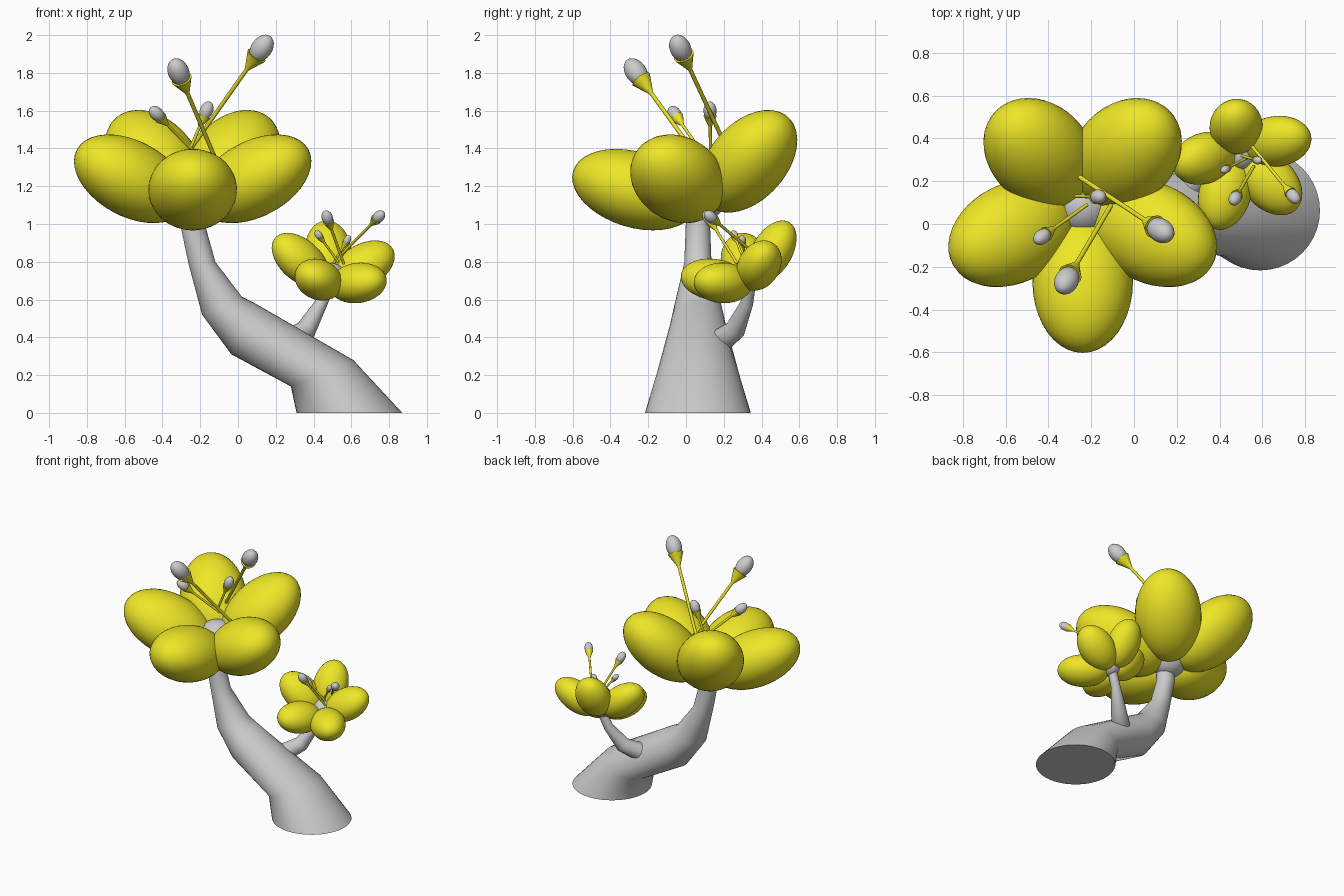
import bpy, bmesh, math
from mathutils import Vector, Matrix

if "Cube" in bpy.data.objects:
    bpy.data.objects.remove(bpy.data.objects["Cube"])

yellow = bpy.data.materials.new("petal_yellow")
yellow.diffuse_color = (0.86, 0.80, 0.02, 1)
yellow.use_nodes = True
yellow.node_tree.nodes["Principled BSDF"].inputs["Base Color"].default_value = yellow.diffuse_color


def finish(name, bm, mat=None):
    bmesh.ops.recalc_face_normals(bm, faces=bm.faces)
    me = bpy.data.meshes.new(name)
    bm.to_mesh(me)
    bm.free()
    ob = bpy.data.objects.new(name, me)
    bpy.context.collection.objects.link(ob)
    if mat:
        me.materials.append(mat)
    bpy.context.view_layer.objects.active = ob
    bpy.ops.object.select_all(action='DESELECT')
    ob.select_set(True)
    bpy.ops.object.shade_smooth_by_angle(angle=math.radians(50))
    return ob


def loft(name, rings, n=32, mat=None):
    """Skin a list of (centre, u, v) elliptical rings and cap both ends."""
    bm = bmesh.new()
    loops = []
    for c, u, v in rings:
        loops.append([bm.verts.new(c + u * math.cos(2 * math.pi * i / n) + v * math.sin(2 * math.pi * i / n))
                      for i in range(n)])
    for a, b in zip(loops, loops[1:]):
        for i in range(n):
            bm.faces.new((a[i], a[(i + 1) % n], b[(i + 1) % n], b[i]))
    bm.faces.new(loops[0])
    bm.faces.new(loops[-1])
    return finish(name, bm, mat)


def tube(name, pts, radii, n=20, mat=None):
    """Round tube of varying radius along a path."""
    pts = [Vector(p) for p in pts]
    rings = []
    for i, p in enumerate(pts):
        t = pts[min(i + 1, len(pts) - 1)] - pts[max(i - 1, 0)]
        q = t.to_track_quat('Z', 'Y')
        rings.append((p, q @ Vector((radii[i], 0, 0)), q @ Vector((0, radii[i], 0))))
    return loft(name, rings, n, mat)


def ellipsoid(name, centre, rot, radii, mat=None, seg=40):
    bm = bmesh.new()
    bmesh.ops.create_uvsphere(bm, u_segments=seg, v_segments=seg // 2, radius=1)
    bm.transform(Matrix.Translation(centre) @ rot.to_4x4() @ Matrix.Diagonal((*radii, 1)))
    return finish(name, bm, mat)


def flower(name, origin, normal, scale, start):
    """Five fat petals radiating from the origin round a grey heart."""
    origin, normal = Vector(origin), Vector(normal).normalized()
    frame = Vector((0, 0, 1)).rotation_difference(normal).to_matrix()
    for i in range(5):
        rot = frame @ Matrix.Rotation(math.radians(start + 72 * i), 3, 'Z') @ Matrix.Rotation(math.radians(-31), 3, 'Y')
        ellipsoid(f"{name}_petal_{i + 1}", origin + rot @ Vector((0.40 * scale, 0, 0)), rot,
                  (0.34 * scale, 0.235 * scale, 0.20 * scale), yellow)
    ellipsoid(f"{name}_heart", origin + normal * 0.10 * scale, frame, (0.14 * scale,) * 3)


def stamen(name, base, tip, s):
    """Thin filament flaring to a cone that holds a grey anther."""
    base, tip = Vector(base), Vector(tip)
    d = (tip - base).normalized()
    rod = 0.004 + 0.007 * s
    tube(f"{name}_filament", [base, tip - d * 0.15 * s, tip - d * 0.145 * s, tip - d * 0.05 * s],
         [rod, rod, rod * 1.1, 0.056 * s], 16, yellow)
    ellipsoid(f"{name}_anther", tip, d.to_track_quat('Z', 'Y').to_matrix(),
              (0.056 * s, 0.056 * s, 0.082 * s), None, 24)


# Trunk: left and right silhouette points in x,z plus the half width in y
trunk = [((0.31, 0), (0.87, 0), 0.28),
         ((0.28, 0.14), (0.61, 0.28), 0.217),
         ((-0.035, 0.31), (0.09, 0.58), 0.15),
         ((-0.19, 0.52), (0.02, 0.615), 0.125),
         ((-0.262, 0.79), (-0.12, 0.80), 0.072),
         ((-0.30, 0.97), (-0.17, 0.98), 0.065),
         ((-0.30, 1.12), (-0.18, 1.12), 0.06)]
rings = []
for (lx, lz), (rx, rz), ry in trunk:
    L, R = Vector((lx, 0.063, lz)), Vector((rx, 0.063, rz))
    rings.append(((L + R) / 2, (R - L) / 2, Vector((0, ry, 0))))
loft("trunk", rings, 40)

# Side branch
tube("branch", [(0.22, 0.13, 0.35), (0.27, 0.18, 0.38), (0.36, 0.26, 0.44), (0.44, 0.322, 0.58), (0.49, 0.34, 0.70)],
     [0.06, 0.065, 0.055, 0.034, 0.032])

# Flowers
flower("large_flower", (-0.24, 0.11, 1.065), (0, -0.242, 0.97), 1.0, -18)
flower("small_flower", (0.487, 0.348, 0.672), (0.18, -0.45, 0.87), 0.53, 30)

# Stamens: base, anther centre, size
stamens = [((-0.27, 0.23, 1.37), (0.125, -0.03, 1.93), 1.0),
           ((-0.10, 0.10, 1.30), (-0.315, -0.265, 1.805), 1.0),
           ((-0.22, 0.09, 1.37), (-0.43, -0.06, 1.583), 0.62),
           ((-0.27, 0.13, 1.36), (-0.167, 0.127, 1.60), 0.62),
           ((0.53, 0.39, 0.82), (0.745, 0.13, 1.038), 0.53),
           ((0.56, 0.27, 0.79), (0.473, 0.12, 1.033), 0.53),
           ((0.53, 0.31, 0.80), (0.427, 0.255, 0.942), 0.34),
           ((0.50, 0.32, 0.78), (0.578, 0.298, 0.915), 0.34)]
for i, (b, t, s) in enumerate(stamens):
    stamen(f"stamen_{i + 1}", b, t, s)
